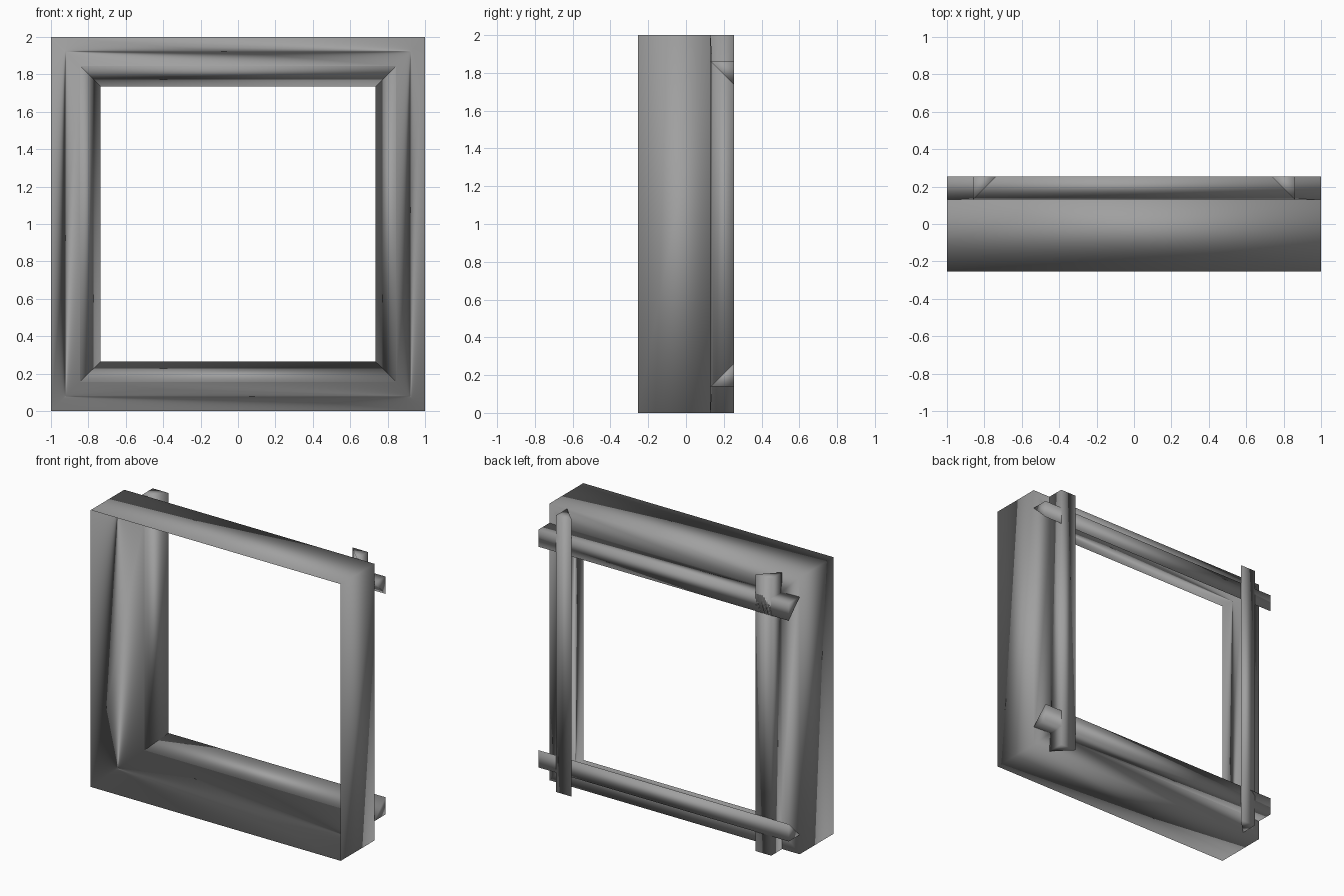
import bpy
import bmesh

cube = bpy.data.objects.get("Cube")
if cube:
    bpy.data.objects.remove(cube, do_unlink=True)

HALF = 1.0      # half of the outer size
DEPTH = 0.255   # half of the total depth
SEAT = 0.13     # depth where the bars rest on the frame

grey = bpy.data.materials.new("mid_grey")
grey.use_nodes = True
colour = (0.35, 0.35, 0.35, 1)
grey.diffuse_color = colour
grey.node_tree.nodes["Principled BSDF"].inputs["Base Color"].default_value = colour


def finish(name, bm):
    """Turn a bmesh into a smooth, grey object."""
    bmesh.ops.recalc_face_normals(bm, faces=bm.faces)
    for face in bm.faces:
        face.smooth = True
    mesh = bpy.data.meshes.new(name)
    bm.to_mesh(mesh)
    bm.free()
    mesh.materials.append(grey)
    obj = bpy.data.objects.new(name, mesh)
    bpy.context.collection.objects.link(obj)
    return obj


def bridge(bm, loops, closed):
    """Join neighbouring loops of vertices with quads."""
    count = len(loops)
    for i in range(count if closed else count - 1):
        a, b = loops[i], loops[(i + 1) % count]
        for j in range(len(a)):
            k = (j + 1) % len(a)
            bm.faces.new((a[j], a[k], b[k], b[j]))


# Mitred front frame with a wedge section: (distance from centre, depth)
wedge = [(HALF, -DEPTH), (HALF, SEAT), (0.845, SEAT + 0.01)]
bm = bmesh.new()
corners = [(-1, -1), (1, -1), (1, 1), (-1, 1)]
loops = [[bm.verts.new((sx * r, y, HALF + sz * r)) for r, y in wedge]
         for sx, sz in corners]
bridge(bm, loops, True)
finish("front_frame", bm)

# Four triangular bars that cross at the back corners
section = [(0.86, SEAT), (0.86, DEPTH), (0.735, DEPTH)]


def bar(name, side, upright):
    bm = bmesh.new()
    ends = []
    for end in (-HALF, HALF):
        ring = []
        for r, y in section:
            x, z = (side * r, end) if upright else (end, side * r)
            ring.append(bm.verts.new((x, y, HALF + z)))
        bm.faces.new(ring)
        ends.append(ring)
    bridge(bm, ends, False)
    finish(name, bm)


bar("left_back_bar", 1, True)
bar("right_back_bar", -1, True)
bar("top_back_bar", 1, False)
bar("bottom_back_bar", -1, False)
